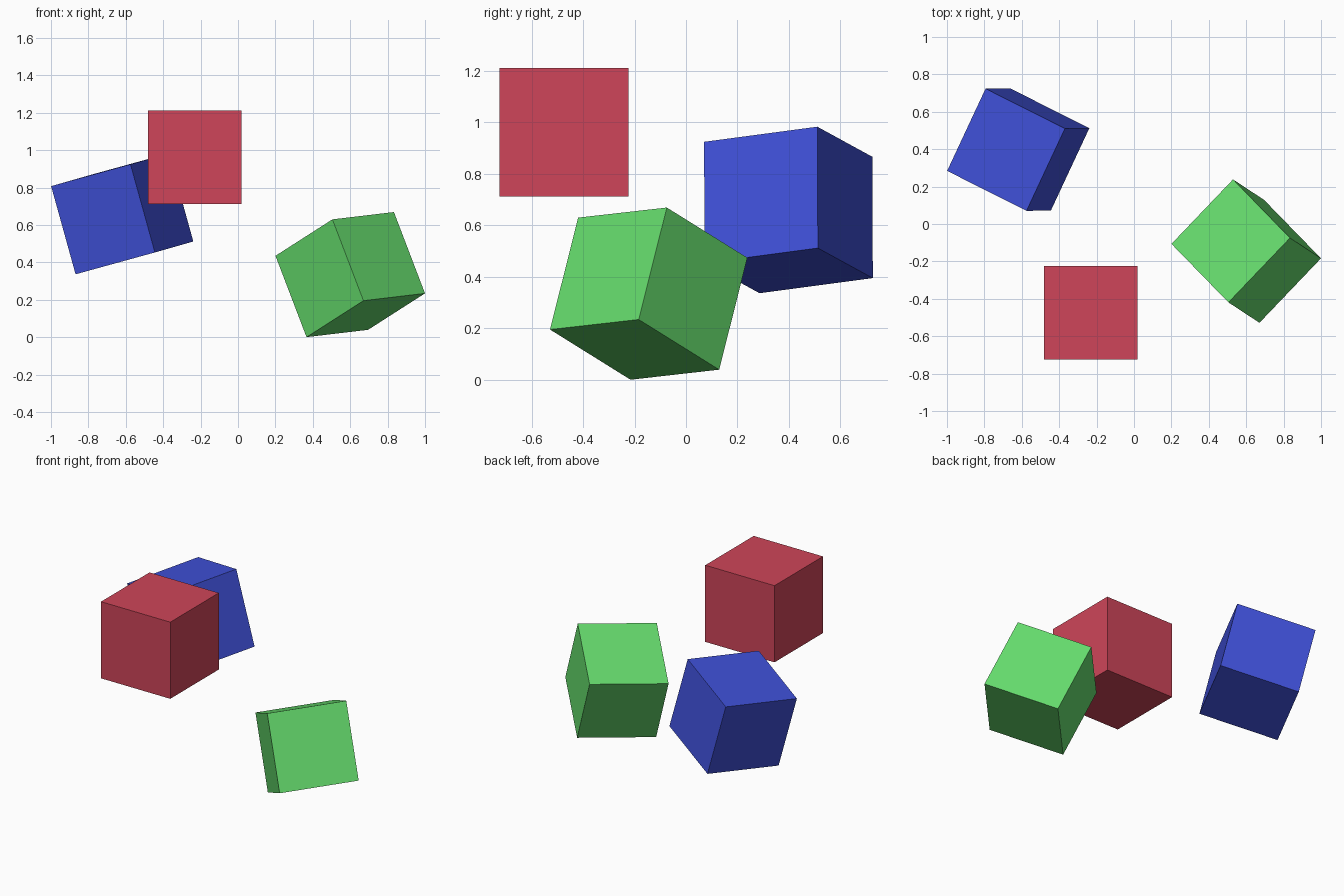
import bpy
from mathutils import Matrix, Vector

if "Cube" in bpy.data.objects:
    bpy.data.objects.remove(bpy.data.objects["Cube"])


def cube(name, size, centre, x_axis, y_axis, color):
    """Cube placed at centre, turned so its local axes follow the given directions."""
    x = Vector(x_axis).normalized()
    z = x.cross(Vector(y_axis)).normalized()
    rot = Matrix((x, z.cross(x), z)).transposed()
    bpy.ops.mesh.primitive_cube_add(size=size)
    ob = bpy.context.object
    ob.name = name
    ob.matrix_world = Matrix.Translation(centre) @ rot.to_4x4()
    mat = bpy.data.materials.new(name + "_paint")
    mat.diffuse_color = (*color, 1)
    mat.use_nodes = True
    mat.node_tree.nodes["Principled BSDF"].inputs["Base Color"].default_value = mat.diffuse_color
    ob.data.materials.append(mat)


# Upright cube floating highest
cube("red_cube", 0.5, (-0.232, -0.474, 0.962),
     (1, 0, 0), (0, 1, 0), (0.62, 0.06, 0.10))
# Tilted cube at the back left
cube("blue_cube", 0.489, (-0.619, 0.398, 0.66),
     (0.425, -0.214, 0.117), (0.203, 0.442, 0.058), (0.05, 0.08, 0.68))
# Tilted cube touching the ground with one corner
cube("green_cube", 0.478, (0.6, -0.145, 0.335),
     (0.3285, 0.344, 0.039), (-0.3045, 0.313, -0.195), (0.13, 0.70, 0.15))
